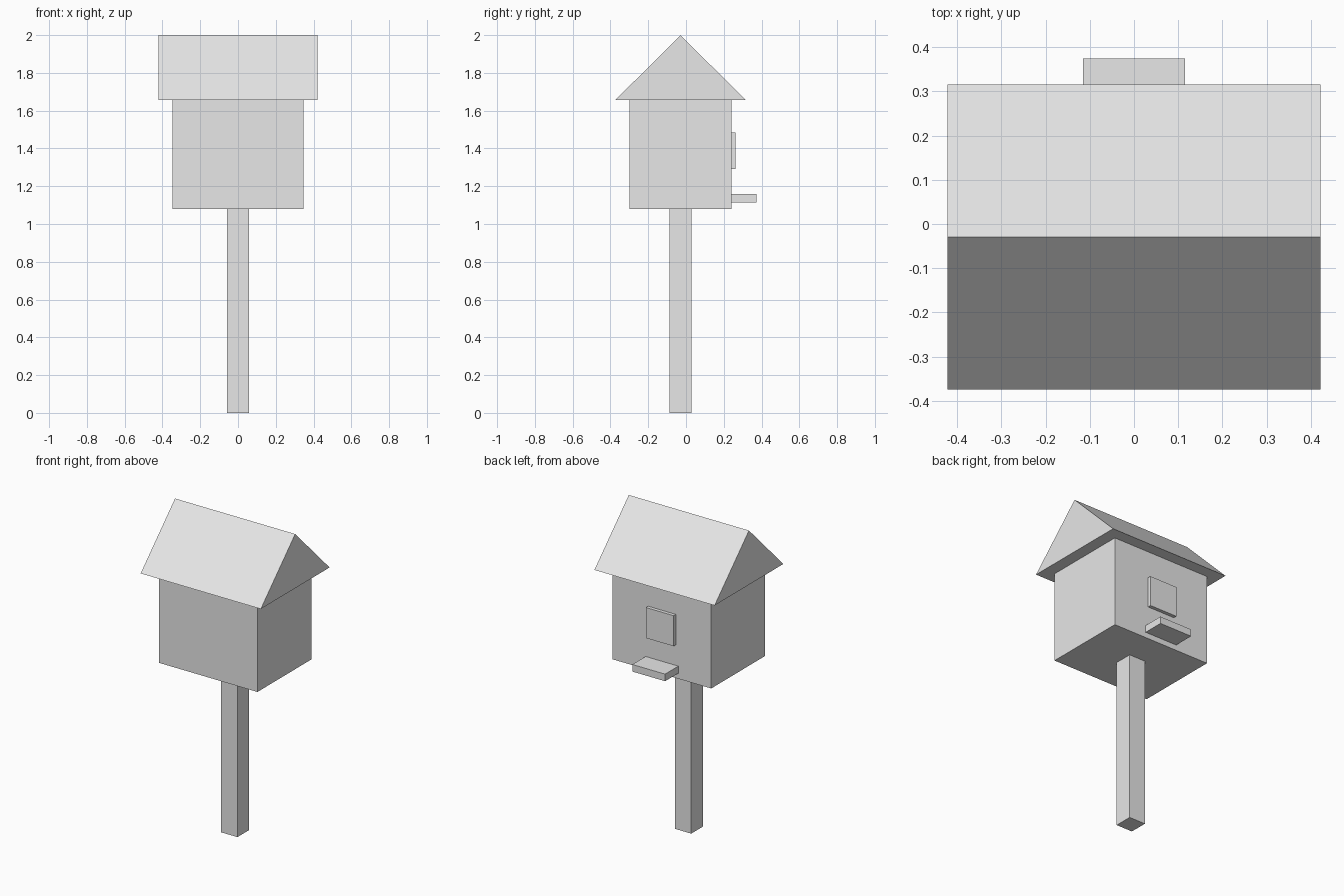
import bpy
import bmesh

default_cube = bpy.data.objects.get("Cube")
if default_cube:
    bpy.data.objects.remove(default_cube, do_unlink=True)

# Single plain colour
grey = bpy.data.materials.new("plain_grey")
grey.use_nodes = True
colour = (0.8, 0.8, 0.8, 1)
grey.diffuse_color = colour
for node in grey.node_tree.nodes:
    if node.type == "BSDF_PRINCIPLED":
        node.inputs["Base Color"].default_value = colour


def extrude_profile(name, profile, half_width):
    """Solid made from a (y, z) side profile, centred across x."""
    bm = bmesh.new()
    side = bm.faces.new([bm.verts.new((-half_width, y, z)) for y, z in profile])
    grown = bmesh.ops.extrude_face_region(bm, geom=[side])["geom"]
    moved = [v for v in grown if isinstance(v, bmesh.types.BMVert)]
    bmesh.ops.translate(bm, verts=moved, vec=(2 * half_width, 0, 0))
    bmesh.ops.recalc_face_normals(bm, faces=bm.faces)
    mesh = bpy.data.meshes.new(name)
    bm.to_mesh(mesh)
    bm.free()
    mesh.materials.append(grey)
    obj = bpy.data.objects.new(name, mesh)
    bpy.context.collection.objects.link(obj)
    return obj


def box(name, half_width, y0, y1, z0, z1):
    return extrude_profile(name, [(y0, z0), (y1, z0), (y1, z1), (y0, z1)], half_width)


CENTRE_Y = -0.029
BASE_Z, EAVES_Z, RIDGE_Z = 1.08, 1.656, 2.0
BACK_Y = CENTRE_Y + 0.27
ROOF_REACH = 0.345

# Post and house body
box("post", 0.057, CENTRE_Y - 0.058, CENTRE_Y + 0.058, 0, BASE_Z)
box("house_body", 0.346, CENTRE_Y - 0.27, BACK_Y, BASE_Z, EAVES_Z)

# Gable roof with overhanging eaves
extrude_profile("roof", [(CENTRE_Y - ROOF_REACH, EAVES_Z),
                         (CENTRE_Y + ROOF_REACH, EAVES_Z),
                         (CENTRE_Y, RIDGE_Z)], 0.422)

# Entrance plate and perch on the back wall
box("entrance_plate", 0.097, BACK_Y, BACK_Y + 0.022, 1.29, 1.484)
box("perch", 0.115, BACK_Y, 0.374, 1.115, 1.16)
